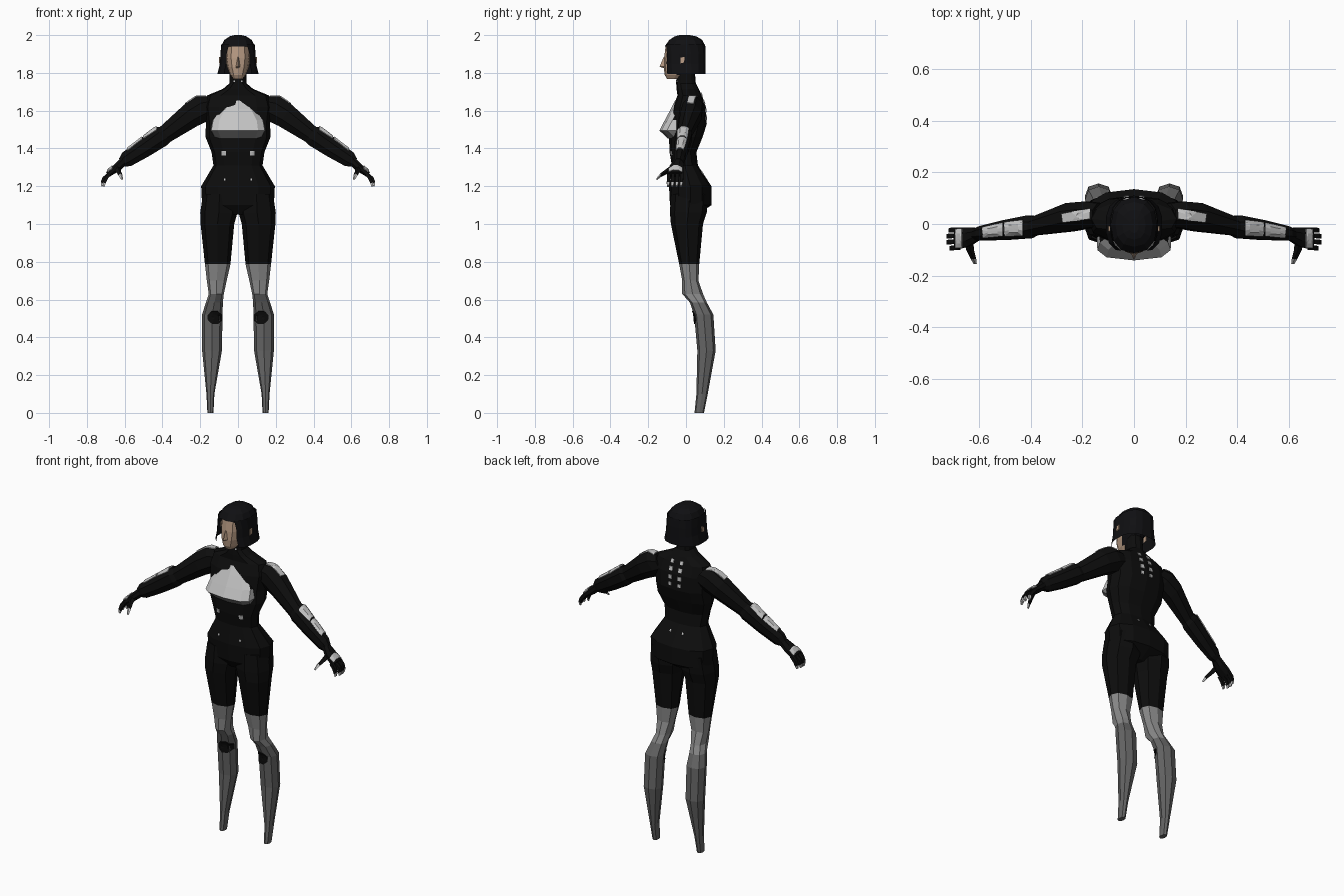
import bpy, bmesh, math
from mathutils import Vector
from mathutils.bvhtree import BVHTree

if "Cube" in bpy.data.objects:
    bpy.data.objects.remove(bpy.data.objects["Cube"])


def material(name, rgb):
    m = bpy.data.materials.new(name)
    m.diffuse_color = (*rgb, 1)
    m.use_nodes = True
    m.node_tree.nodes["Principled BSDF"].inputs["Base Color"].default_value = m.diffuse_color
    return m


BLACK = material("black_suit", (0.004, 0.004, 0.004))
HAIR = material("black_hair", (0.005, 0.005, 0.006))
LIGHT = material("light_grey", (0.55, 0.55, 0.55))
MID = material("mid_grey", (0.25, 0.25, 0.25))
DARK = material("dark_grey", (0.13, 0.13, 0.13))
SKIN = material("skin", (0.48, 0.33, 0.23))


def finish(name, bm, mats, pick=None, mirror=False):
    bmesh.ops.recalc_face_normals(bm, faces=bm.faces)
    if pick:
        for f in bm.faces:
            f.material_index = pick(f.calc_center_median())
    mesh = bpy.data.meshes.new(name)
    bm.to_mesh(mesh)
    tree = BVHTree.FromBMesh(bm)
    bm.free()
    for m in mats:
        mesh.materials.append(m)
    ob = bpy.data.objects.new(name, mesh)
    bpy.context.collection.objects.link(ob)
    if mirror:
        ob.modifiers.new("mirror", 'MIRROR').use_mirror_merge = False
    return ob, tree


def loft(name, rings, mats, pick=None, mirror=False, closed=True):
    bm = bmesh.new()
    rows = [[bm.verts.new(p) for p in r] for r in rings]
    n = len(rows[0])
    for a, b in zip(rows, rows[1:]):
        for i in range(n if closed else n - 1):
            j = (i + 1) % n
            bm.faces.new((a[i], a[j], b[j], b[i]))
    if closed:
        bm.faces.new(rows[0])
        bm.faces.new(rows[-1])
    return finish(name, bm, mats, pick, mirror)


def spow(v, e):
    return math.copysign(abs(v) ** e, v)


def ring(z, x0, x1, yf, yb, n=12, e=0.85, gap=0.0):
    """Rounded cross-section; a gap (radians) leaves the front open."""
    pts = []
    for i in range(n):
        a = gap + (2 * math.pi - 2 * gap) * i / (n - 1 if gap else n)
        pts.append(((x0 + x1) / 2 + (x1 - x0) / 2 * spow(math.sin(a), e),
                    (yf + yb) / 2 - (yb - yf) / 2 * spow(math.cos(a), e), z))
    return pts


def tube(name, path, mats, n=8, pick=None, up=(0.56, 0, 0.83)):
    """Limb along x: each station is x, y, z, half width, half height."""
    up, k, rings = Vector(up), 1 / math.cos(math.pi / n), []
    for x, y, z, hy, hu in path:
        ang = [2 * math.pi * (i + 0.5) / n for i in range(n)]
        rings.append([Vector((x, y, z)) + Vector((0, hy * k * math.cos(a), 0))
                      + up * (hu * k * math.sin(a)) for a in ang])
    return loft(name, rings, mats, pick, True)


def plate(name, tree, outline, axis, mat, thick=0.008):
    """Thin panel wrapped on a part by projecting its outline along an axis."""
    d = Vector(axis)
    pts = [Vector(p) for p in outline]
    c = sum(pts, Vector()) / len(pts)
    dense = [p.lerp(q, t / 3) for p, q in zip(pts, pts[1:] + pts[:1]) for t in range(3)]
    bm = bmesh.new()

    def drop(p):
        hit = tree.ray_cast(p - d * 2, d)[0] or tree.find_nearest(p)[0]
        return bm.verts.new(hit - d * 0.002)
    outer = [drop(p) for p in dense]
    inner = [drop(c.lerp(p, 0.5)) for p in dense]
    mid, n = drop(c), len(dense)
    for i in range(n):
        j = (i + 1) % n
        bm.faces.new((outer[i], outer[j], inner[j], inner[i]))
        bm.faces.new((inner[i], inner[j], mid))
    ob, _ = finish(name, bm, [mat], None, True)
    s = ob.modifiers.new("thickness", 'SOLIDIFY')
    s.thickness, s.offset = thick, 0


def dot(name, tree, x, z, r, side):
    pts = [(x + a * r, 0, z + b * r) for a, b in ((-1, -1), (1, -1), (1, 1), (-1, 1))]
    plate(name, tree, pts, (0, side, 0), LIGHT, 0.006)


# Torso, pelvis and neck
body = [(1.05, .09, -.05, .06), (1.10, .19, -.085, .135), (1.20, .195, -.09, .135),
        (1.31, .13, -.075, .063), (1.38, .14, -.087, .055), (1.46, .172, -.09, .088),
        (1.53, .17, -.085, .11), (1.62, .18, -.07, .105), (1.68, .165, -.045, .085),
        (1.715, .08, -.05, .068), (1.745, .045, -.052, .052), (1.83, .045, -.05, .045)]
_, torso = loft("torso", [ring(z, -h, h, f, b) for z, h, f, b in body], [BLACK])

# Chest plate: light front, mid grey underside, black side edges
rows = [(1.655, .04, -.058), (1.61, .09, -.08), (1.55, .132, -.112),
        (1.495, .142, -.141), (1.452, .12, -.095)]
prof = [(-1.02, .11), (-1, .04), (-.75, .012), (0, 0), (.75, .012), (1, .04), (1.02, .11)]
chest = [[(t * h, min(y + dy, -.03), z) for t, dy in prof] for z, h, y in rows]
chest.append([(t * .11, -.03, 1.45) for t, _ in prof])
loft("chest_plate", chest, [LIGHT, MID, BLACK],
     lambda c: 2 if c.y > -.052 and c.z < 1.6 else (1 if c.z < 1.49 else 0), closed=False)

# Legs: black thighs, mid grey knees, dark grey shins
leg = [(1.16, .01, .185, -.08, .12), (1.06, .003, .2, -.085, .11), (1.0, .02, .198, -.08, .09),
       (.787, .04, .175, -.036, .07), (.70, .06, .165, -.02, .066), (.63, .075, .155, -.02, .09),
       (.585, .08, .17, .02, .11), (.52, .082, .19, .043, .145), (.33, .085, .19, .06, .157),
       (.10, .125, .167, .055, .115), (0, .13, .162, .045, .095)]
_, legs = loft("legs", [ring(z, a, b, f, k, 8) for z, a, b, f, k in leg],
               [BLACK, MID, DARK], lambda c: 0 if c.z > .787 else (1 if c.z > .59 else 2), True)
plate("knee_pad", legs, [(.122 + .04 * math.cos(i * math.pi / 4 + .39), 0,
                          .505 + .037 * math.sin(i * math.pi / 4 + .39)) for i in range(8)],
      (0, 1, 0), BLACK)

# Arms with shoulder and forearm plates
_, arm = tube("arms", [(.13, .035, 1.63, .045, .055), (.18, .035, 1.615, .052, .072),
                       (.25, .026, 1.575, .055, .066), (.385, -.008, 1.475, .036, .048),
                       (.405, -.011, 1.465, .044, .056), (.50, -.024, 1.40, .038, .05),
                       (.59, -.036, 1.342, .028, .042), (.615, -.04, 1.325, .022, .026)], [BLACK])
down = (0, 0, -1)
plate("shoulder_plate", arm, [(.17, .02, 0), (.275, .005, 0), (.28, .04, 0), (.17, .06, 0)],
      down, LIGHT)
plate("upper_forearm_plate", arm, [(.43, -.043, 0), (.50, -.045, 0), (.50, .005, 0),
                                   (.43, .014, 0)], down, LIGHT, 0.0095)
plate("lower_forearm_plate", arm, [(.507, -.045, 0), (.585, -.052, 0), (.585, -.014, 0),
                                   (.507, .003, 0)], down, LIGHT, 0.0095)

# Hands, fingers and thumbs
_, hand = tube("hands", [(.605, -.04, 1.332, .024, .024), (.64, -.05, 1.30, .037, .022),
                         (.69, -.057, 1.262, .042, .015)], [BLACK])
plate("knuckle_plate", hand, [(.665, -.092, 0), (.69, -.092, 0), (.69, -.02, 0),
                              (.665, -.02, 0)], down, LIGHT)
for i, reach in enumerate((-.012, 0, 0, -.008)):
    y = -.092 + i * .023
    tube("finger_%d" % (i + 1), [(.68, y, 1.268, .009, .009),
                                 (.71 + reach, y, 1.242, .009, .009),
                                 (.72 + reach, y - .002, 1.218, .008, .008),
                                 (.722 + reach, y - .004, 1.20, .005, .005)],
         [BLACK, LIGHT], 4, lambda c: 1 if c.z < 1.216 else 0, (.8, 0, .6))
loft("thumbs", [[(x - r, y, z), (x, y, z - r), (x + r, y, z), (x, y, z + r)]
                for x, y, z, r in ((.64, -.065, 1.30, .018), (.635, -.10, 1.28, .015),
                                   (.622, -.135, 1.258, .011), (.615, -.155, 1.238, .006))],
     [BLACK, LIGHT], lambda c: 1 if c.y < -.14 else 0, True)

# Head and nose
head = [(1.768, .025, -.10, -.03), (1.79, .042, -.113, .01), (1.83, .057, -.118, .05),
        (1.88, .066, -.116, .08), (1.94, .062, -.108, .08), (1.975, .045, -.08, .06)]
loft("head", [ring(z, -h, h, f, b) for z, h, f, b in head], [SKIN, HAIR],
     lambda c: 0 if c.y < -.03 else 1)
loft("nose", [[(-w, -.108, z), (0, y, z), (w, -.108, z)] for z, w, y in
              ((1.825, .012, -.118), (1.833, .014, -.14), (1.885, .007, -.118))], [SKIN])

# Hair: crown cap above an open-fronted bob
loft("hair_crown", [ring(z, -h, h, f, b, 12) for z, h, f, b in
                    ((1.94, .09, -.113, .103), (1.975, .072, -.088, .085),
                     (1.993, .045, -.06, .055), (2.0, .018, -.035, .02))], [HAIR])
_, bob = loft("hair_bob", [ring(z, -h, h, f, b, 14, .75, g) for z, h, f, b, g in
                           ((1.95, .09, -.112, .103, .45), (1.90, .094, -.115, .106, .58),
                            (1.85, .097, -.116, .106, .58), (1.795, .11, -.115, .106, .62))],
              [HAIR], closed=False)
plate("ear", bob, [(0, -.03, 1.85), (0, -.01, 1.855), (0, -.008, 1.885), (0, -.028, 1.88)],
      (-1, 0, 0), SKIN)

# Small studs on the waist, hips, neck and back
for x, z, r in ((.075, 1.375, .011), (.07, 1.235, .005), (.02, 1.755, .004)):
    dot("front_stud", torso, x, z, r, 1)
for x, z, r in ((.03, 1.56, .009), (.03, 1.60, .011), (.03, 1.645, .011), (.03, 1.685, .009),
                (.04, 1.27, .005)):
    dot("back_stud", torso, x, z, r, -1)
